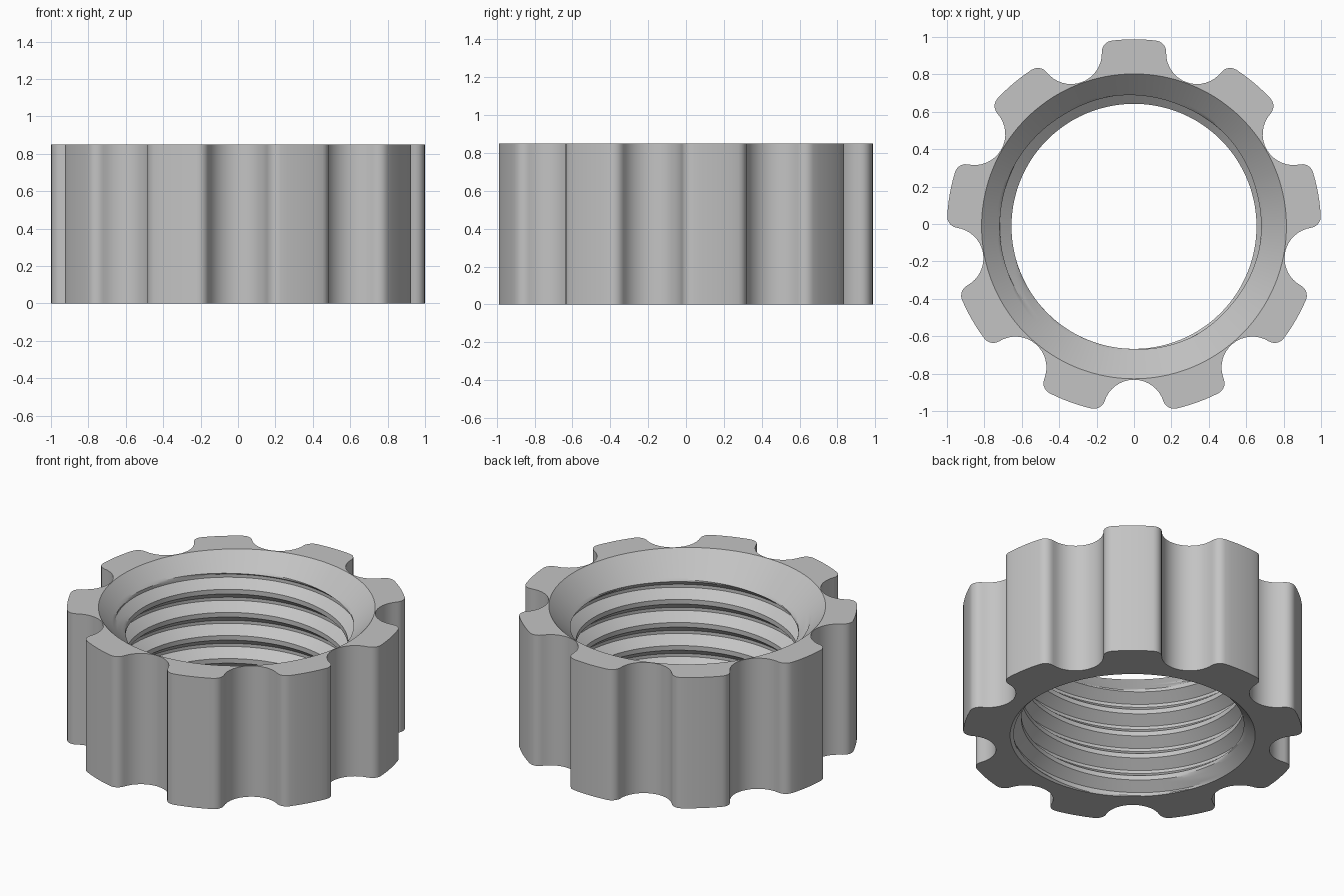
import bpy, bmesh, math

if "Cube" in bpy.data.objects:
    bpy.data.objects.remove(bpy.data.objects["Cube"])

H = 0.85                       # height
LOBES = 9
R_OUT, R_FIL = 1.0, 0.06       # lobe tip radius, lobe corner fillet
R_NOTCH, C_NOTCH = 0.165, 0.985  # notch radius and its distance from the axis
PITCH, R_CREST, R_ROOT = 0.15, 0.655, 0.717
Y_OFF = -0.0125


def half_lobe():
    """Polar points (angle, radius) from notch centre to lobe centre."""
    cf = R_OUT - R_FIL
    d = R_NOTCH + R_FIL
    a = math.acos((cf * cf + C_NOTCH ** 2 - d * d) / (2 * cf * C_NOTCH))
    fx, fy = cf * math.cos(a), cf * math.sin(a)
    t = math.atan2(fy, C_NOTCH - fx)          # end of the notch arc
    pts = []
    for i in range(9):
        s = t * i / 8
        pts.append((C_NOTCH - R_NOTCH * math.cos(s), R_NOTCH * math.sin(s)))
    s0 = -t                                   # fillet arc start direction
    for i in range(1, 6):
        s = s0 + (a - s0) * i / 5
        pts.append((fx + R_FIL * math.cos(s), fy + R_FIL * math.sin(s)))
    out = [(math.atan2(y, x), math.hypot(x, y)) for x, y in pts]
    end = math.pi / LOBES
    out += [(a + (end - a) * i / 3, R_OUT) for i in range(1, 4)]
    return out


# full outline: notch centred on the front, repeated for each lobe
half = half_lobe()
step = 2 * math.pi / LOBES
one = half + [(step - a, r) for a, r in reversed(half[1:-1])]
outline = [(1.5 * math.pi + k * step + a, r) for k in range(LOBES) for a, r in one]
outline.append((outline[0][0] + 2 * math.pi, outline[0][1]))

# thread profile over one pitch: root, lower flank, crest, upper flank
profile = []
knots = [(0, R_ROOT), (0.02, R_ROOT), (0.07, R_CREST), (0.10, R_CREST), (0.15, R_ROOT)]
for (u0, r0), (u1, r1), n in zip(knots, knots[1:], (2, 5, 3, 5)):
    profile += [(u0 + (u1 - u0) * i / n, r0 + (r1 - r0) * i / n) for i in range(n)]

bm = bmesh.new()


def vert(a, r, z):
    return bm.verts.new((r * math.cos(a), r * math.sin(a) + Y_OFF, z))


# helical bore, cut by a wide chamfer on top and a small one below
columns = []
for a, r_out in outline:
    col = []
    for t in range(-8, 3):
        for u, r in profile:
            z = 0.735 + PITCH * (a / (2 * math.pi) - 183 / 360 + t) + u
            z = min(max(z, 0), H)
            col.append(vert(a, max(r, 0.815 - (H - z), 0.722 - z), z))
    columns.append((col, vert(a, r_out, 0), vert(a, r_out, H)))

for (c0, b0, t0), (c1, b1, t1) in zip(columns, columns[1:]):
    for i in range(len(c0) - 1):
        quad = (c0[i], c0[i + 1], c1[i + 1], c1[i])
        zs = [v.co.z for v in quad]
        if max(zs) - min(zs) > 1e-6:
            bm.faces.new(quad)
    bm.faces.new((b0, b1, t1, t0))            # outer wall
    bm.faces.new((t0, t1, c1[-1], c0[-1]))    # top face
    bm.faces.new((b1, b0, c0[0], c1[0]))      # bottom face

bmesh.ops.remove_doubles(bm, verts=bm.verts[:], dist=1e-5)
bmesh.ops.recalc_face_normals(bm, faces=bm.faces[:])
loose = [v for v in bm.verts if not v.link_faces]
bmesh.ops.delete(bm, geom=loose, context='VERTS')

mesh = bpy.data.meshes.new("ring_nut")
bm.to_mesh(mesh)
bm.free()
nut = bpy.data.objects.new("ring_nut", mesh)
bpy.context.collection.objects.link(nut)

mat = bpy.data.materials.new("plain_grey")
mat.diffuse_color = (0.55, 0.55, 0.55, 1)
mat.use_nodes = True
mat.node_tree.nodes["Principled BSDF"].inputs["Base Color"].default_value = mat.diffuse_color
mesh.materials.append(mat)

bpy.context.view_layer.objects.active = nut
nut.select_set(True)
bpy.ops.object.shade_smooth_by_angle(angle=math.radians(25))
